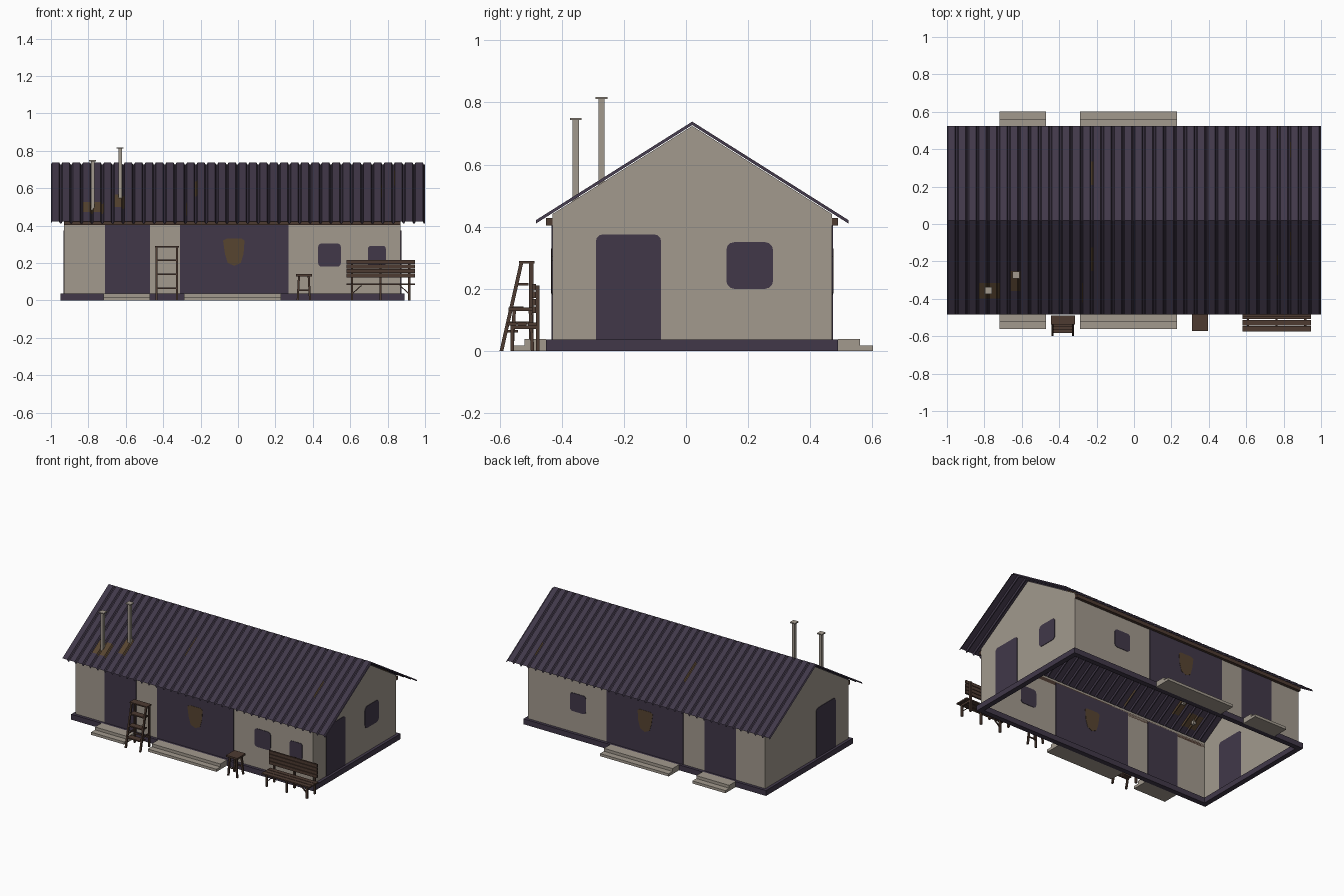
import bpy, bmesh, math
from mathutils import Vector

if "Cube" in bpy.data.objects:
    bpy.data.objects.remove(bpy.data.objects["Cube"])


def mat(name, rgb):
    m = bpy.data.materials.new(name)
    m.diffuse_color = (*rgb, 1)
    m.use_nodes = True
    m.node_tree.nodes["Principled BSDF"].inputs["Base Color"].default_value = m.diffuse_color
    return m


PLASTER = mat("pale_plaster", (0.36, 0.32, 0.27))
DARK = mat("dark_violet", (0.052, 0.039, 0.066))
WOOD = mat("brown_wood", (0.075, 0.043, 0.031))
RUST = mat("rust", (0.095, 0.058, 0.03))

# wall extents, ridge position and roof slope
X0, X1, Y0, Y1, YR = -0.93, 0.87, -0.43, 0.47, 0.02
EAVE_Y, EAVE_Z, RIDGE_Z = 0.503, 0.41, 0.727
SLOPE = (RIDGE_Z - EAVE_Z) / EAVE_Y


def roof_z(y):
    return RIDGE_Z - abs(y - YR) * SLOPE


def make(name, bm, *mats):
    me = bpy.data.meshes.new(name)
    bm.to_mesh(me)
    bm.free()
    ob = bpy.data.objects.new(name, me)
    bpy.context.collection.objects.link(ob)
    for m in mats:
        me.materials.append(m)
    return ob


def add_box(bm, x0, x1, y0, y1, z0, z1):
    add_beam(bm, ((x0 + x1) / 2, (y0 + y1) / 2, z0),
             ((x0 + x1) / 2, (y0 + y1) / 2, z1), x1 - x0, y1 - y0)


def add_beam(bm, p, q, w, d):
    """Four-sided bar from p to q, w along x and d along y."""
    rings = [[bm.verts.new((c[0] + sx * w / 2, c[1] + sy * d / 2, c[2]))
              for sx, sy in ((-1, -1), (1, -1), (1, 1), (-1, 1))] for c in (p, q)]
    a, b = rings
    bm.faces.new(a[::-1])
    bm.faces.new(b)
    for i in range(4):
        j = (i + 1) % 4
        bm.faces.new((a[i], a[j], b[j], b[i]))


def boxes(name, m, *dims):
    bm = bmesh.new()
    for d in dims:
        add_box(bm, *d)
    return make(name, bm, m)


def rounded(u0, u1, v0, v1, r=0.0, square_base=False):
    """Rectangle outline with optional rounded corners."""
    pts = []
    for u, v, a0 in ((u1 - r, v1 - r, 0), (u0 + r, v1 - r, 90),
                     (u0 + r, v0 + r, 180), (u1 - r, v0 + r, 270)):
        if r == 0 or (square_base and a0 >= 180):
            pts.append((u0 if a0 in (90, 180) else u1, v1 if a0 < 180 else v0))
        else:
            pts += [(u + r * math.cos(math.radians(a0 + k * 30)),
                     v + r * math.sin(math.radians(a0 + k * 30))) for k in range(4)]
    return pts


def plate(name, m, outline, axis, at, t=0.006):
    """Thin plate through a wall, so it shows inside and outside."""
    bm = bmesh.new()
    to3d = (lambda u, v, o: (u, at + o, v)) if axis == "y" else (lambda u, v, o: (at + o, u, v))
    f = bm.faces.new([bm.verts.new(to3d(u, v, -t / 2)) for u, v in outline])
    ext = bmesh.ops.extrude_face_region(bm, geom=[f])
    move = Vector((0, t, 0)) if axis == "y" else Vector((t, 0, 0))
    bmesh.ops.translate(bm, vec=move, verts=[v for v in ext["geom"] if isinstance(v, bmesh.types.BMVert)])
    bmesh.ops.recalc_face_normals(bm, faces=bm.faces)
    make(name, bm, m)


# walls: gable profile, open underneath and above
bm = bmesh.new()
profile = [(Y0, 0.0), (Y0, roof_z(Y0) - 0.003), (YR, RIDGE_Z - 0.003), (Y1, roof_z(Y1) - 0.003), (Y1, 0.0)]
left, right = [[bm.verts.new((x, y, z)) for y, z in profile] for x in (X0, X1)]
bm.faces.new(left[::-1])
bm.faces.new(right)
for i in (0, 3):
    bm.faces.new((left[i], left[i + 1], right[i + 1], right[i]))
bmesh.ops.recalc_face_normals(bm, faces=bm.faces)
make("walls", bm, PLASTER)

# plinth ring
PX0, PX1, PY0, PY1, W, H = -0.95, 0.89, -0.45, 0.49, 0.035, 0.037
boxes("plinth", DARK,
      (PX0, PX1, PY0, PY0 + W, 0, H), (PX0, PX1, PY1 - W, PY1, 0, H),
      (PX0, PX0 + W, PY0 + W, PY1 - W, 0, H), (PX1 - W, PX1, PY0 + W, PY1 - W, 0, H))

# corrugated roof sheet, rust chosen by position
RUSTY = [(-0.81, -0.71, -0.40, -0.32), (-0.66, -0.59, -0.36, -0.25),
         (-0.33, -0.31, 0.38, 0.47), (-0.23, -0.21, 0.20, 0.33), (0.75, 0.77, 0.45, 0.52),
         (0.83, 0.85, 0.36, 0.44), (-0.23, -0.21, -0.25, -0.13), (-0.28, -0.26, -0.42, -0.31),
         (0.75, 0.77, -0.28, -0.16), (0.83, 0.85, -0.16, -0.05)]
RIBS, STEPS = 36, 24
pitch = 2 / RIBS
xs = []
for i in range(RIBS):
    xs += [(-1 + (i + f) * pitch, h) for f, h in ((0.0, 0), (0.1, 0.011), (0.78, 0.011), (0.88, 0))]
xs.append((1, 0))
bm = bmesh.new()
rows = []
for k in range(-STEPS, STEPS + 1):
    y = YR + k / STEPS * EAVE_Y
    rows.append([bm.verts.new((x, y, roof_z(y) + h)) for x, h in xs])
for a, b in zip(rows, rows[1:]):
    for i in range(len(xs) - 1):
        f = bm.faces.new((a[i], a[i + 1], b[i + 1], b[i]))
        c = f.calc_center_median()
        f.material_index = int(any(x0 < c.x < x1 and y0 < c.y < y1 for x0, x1, y0, y1 in RUSTY))
make("corrugated_roof", bm, DARK, RUST)

# eave beams
boxes("eave_beams", WOOD, (X0, X1, Y0 - 0.02, Y0, 0.403, 0.428), (X0, X1, Y1, Y1 + 0.02, 0.403, 0.428))

# big doors, rust patches, windows and steps on both long sides
shield = [(-0.08, 0.32), (-0.06, 0.33), (0.02, 0.33), (0.035, 0.32), (0.03, 0.25),
          (0.015, 0.20), (-0.02, 0.185), (-0.055, 0.20), (-0.07, 0.25)]
for side, y, s in (("front", Y0, -1), ("back", Y1, 1)):
    plate(side + "_narrow_door", DARK, rounded(-0.71, -0.47, 0.036, 0.42), "y", y)
    plate(side + "_wide_door", DARK, rounded(-0.31, 0.27, 0.036, 0.42), "y", y)
    plate(side + "_rust_patch", RUST, shield, "y", y, 0.0095)
    plate(side + "_window", DARK, rounded(0.428, 0.55, 0.18, 0.305, 0.02), "y", y)
    for name, x0, x1 in (("narrow", -0.72, -0.47), ("wide", -0.29, 0.23)):
        tiers = []
        for out, z0, z1 in ((0.54, 0.018, 0.038), (0.582, 0.0, 0.018)):
            ya, yb = sorted((YR + s * 0.47, YR + s * out))
            tiers.append((x0, x1, ya, yb, z0, z1))
        boxes(f"{side}_{name}_steps", PLASTER, *tiers)
plate("front_small_window", DARK, rounded(0.695, 0.79, 0.18, 0.292, 0.015), "y", Y0)

# gable doors and window
for side, x in (("left", X0), ("right", X1)):
    plate(side + "_gable_door", DARK, rounded(-0.29, -0.08, 0.036, 0.375, 0.022, True), "x", x)
plate("right_gable_window", DARK, rounded(0.13, 0.28, 0.20, 0.35, 0.025), "x", X1)

# chimney pipes with square caps
for i, (x, y, top) in enumerate(((-0.777, -0.355, 0.75), (-0.63, -0.272, 0.818))):
    boxes(f"chimney_{i + 1}", PLASTER,
          (x - 0.01, x + 0.01, y - 0.01, y + 0.01, roof_z(y) - 0.012, top - 0.006),
          (x - 0.019, x + 0.019, y - 0.019, y + 0.019, top - 0.007, top))

# bench: slatted seat and back, legs and braces
bm = bmesh.new()
for k in range(4):
    add_box(bm, 0.58, 0.945, -0.495, -0.483, 0.122 + k * 0.024, 0.143 + k * 0.024)
for k in range(3):
    add_box(bm, 0.58, 0.945, -0.575 + k * 0.033, -0.546 + k * 0.033, 0.082, 0.091)
for x in (0.61, 0.762, 0.915):
    add_box(bm, x - 0.006, x + 0.006, -0.483, -0.471, 0, 0.21)
    add_box(bm, x - 0.006, x + 0.006, -0.565, -0.553, 0, 0.082)
    add_box(bm, x - 0.006, x + 0.006, -0.565, -0.473, 0.07, 0.082)
for x, dx in ((0.61, 0.05), (0.915, -0.05)):
    add_beam(bm, (x, -0.559, 0.035), (x + dx, -0.559, 0.08), 0.008, 0.008)
make("bench", bm, WOOD)

# stool
bm = bmesh.new()
add_box(bm, 0.31, 0.395, -0.572, -0.482, 0.128, 0.14)
for sx in (-1, 1):
    for sy in (-1, 1):
        add_beam(bm, (0.352 + sx * 0.033, -0.527 + sy * 0.033, 0),
                 (0.352 + sx * 0.026, -0.527 + sy * 0.026, 0.128), 0.011, 0.011)
    add_box(bm, 0.325, 0.38, -0.527 + sx * 0.03 - 0.003, -0.527 + sx * 0.03 + 0.003, 0.05, 0.058)
make("stool", bm, WOOD)

# step ladder: leaning front rails, upright back legs, four treads
bm = bmesh.new()
for x in (-0.435, -0.325):
    add_beam(bm, (x, -0.594, 0), (x, -0.53, 0.283), 0.011, 0.012)
    add_beam(bm, (x, -0.498, 0), (x, -0.498, 0.283), 0.011, 0.014)
    add_box(bm, x - 0.004, x + 0.004, -0.57, -0.5, 0.085, 0.094)
add_box(bm, -0.445, -0.315, -0.538, -0.488, 0.282, 0.29)
for z in (0.06, 0.135, 0.21):
    y = -0.594 + z * 0.226
    add_box(bm, -0.435, -0.325, y - 0.003, y + 0.04, z, z + 0.008)
add_box(bm, -0.435, -0.325, -0.501, -0.495, 0.06, 0.07)
make("step_ladder", bm, WOOD)
